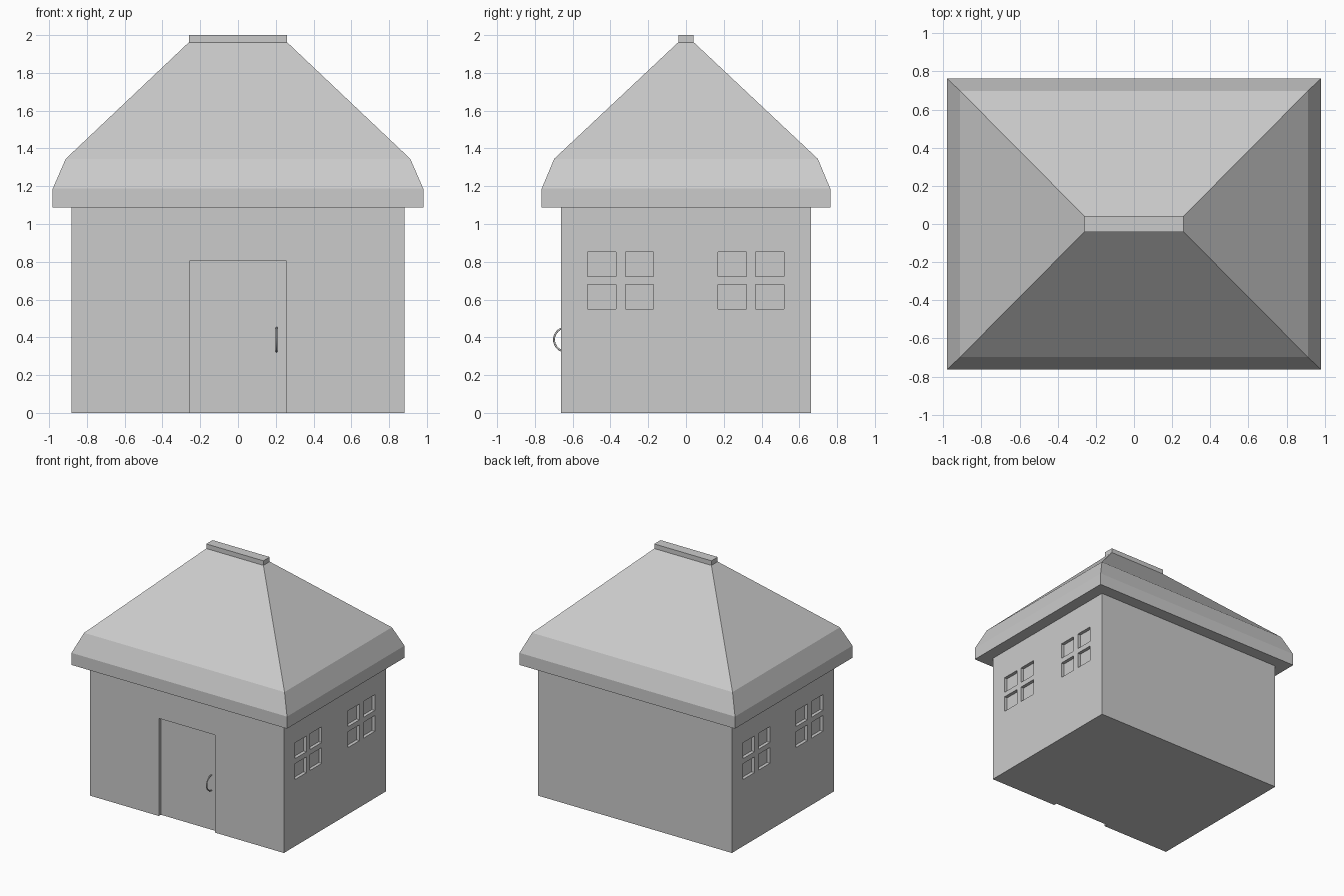
import bpy, bmesh, math
from mathutils import Matrix, Vector

if "Cube" in bpy.data.objects:
    bpy.data.objects.remove(bpy.data.objects["Cube"])


def add_box(bm, lo, hi):
    lo, hi = Vector(lo), Vector(hi)
    m = Matrix.Translation((lo + hi) / 2) @ Matrix.Diagonal((*(hi - lo), 1))
    bmesh.ops.create_cube(bm, size=1, matrix=m)


def make_object(name, bm):
    bmesh.ops.recalc_face_normals(bm, faces=bm.faces)
    mesh = bpy.data.meshes.new(name)
    bm.to_mesh(mesh)
    bm.free()
    obj = bpy.data.objects.new(name, mesh)
    bpy.context.collection.objects.link(obj)
    return obj


WX, WY, WALL_TOP = 0.882, 0.663, 1.09
RECESS = 0.027

# Walls
bm = bmesh.new()
add_box(bm, (-WX, -WY, 0), (WX, WY, WALL_TOP))
walls = make_object("walls", bm)

# Recesses for the door and the four-pane windows on both sides
bm = bmesh.new()
add_box(bm, (-0.257, -WY - 0.1, -0.1), (0.257, -WY + RECESS, 0.803))
for side in (-1, 1):
    xs = sorted((side * (WX - RECESS), side * (WX + 0.1)))
    for centre in (-0.346, 0.344):
        for y in (centre - 0.1, centre + 0.1):
            for z in (0.614, 0.786):
                add_box(bm, (xs[0], y - 0.075, z - 0.065),
                        (xs[1], y + 0.075, z + 0.065))
cutter = make_object("recess_cutter", bm)
cutter.hide_render = True
cutter.hide_set(True)
cut = walls.modifiers.new("recesses", "BOOLEAN")
cut.operation = "DIFFERENCE"
cut.solver = "EXACT"
cut.object = cutter

# Hipped roof lofted through rectangular rings (half x, half y, z)
rings = [(0.981, 0.764, 1.088), (0.981, 0.764, 1.187),
         (0.912, 0.698, 1.345), (0.259, 0.04, 1.963)]
bm = bmesh.new()
loops = [[bm.verts.new((sx * x, sy * y, z))
          for sx, sy in ((-1, -1), (1, -1), (1, 1), (-1, 1))]
         for x, y, z in rings]
for a, b in zip(loops, loops[1:]):
    for i in range(4):
        j = (i + 1) % 4
        bm.faces.new((a[i], a[j], b[j], b[i]))
bm.faces.new(loops[0][::-1])
bm.faces.new(loops[-1])
make_object("roof", bm)

# Ridge cap
bm = bmesh.new()
add_box(bm, (-0.26, -0.041, 1.96), (0.26, 0.041, 2.0))
make_object("ridge_cap", bm)

# Door handle: half ring standing out from the door
curve = bpy.data.curves.new("door_handle", "CURVE")
curve.dimensions = "3D"
curve.bevel_depth = 0.005
curve.bevel_resolution = 2
curve.use_fill_caps = True
steps, radius = 16, 0.063
spline = curve.splines.new("POLY")
spline.points.add(steps)
for i, p in enumerate(spline.points):
    t = math.pi * i / steps
    p.co = (0.204, -WY + RECESS - radius * math.sin(t),
            0.388 + radius * math.cos(t), 1)
handle = bpy.data.objects.new("door_handle", curve)
bpy.context.collection.objects.link(handle)
